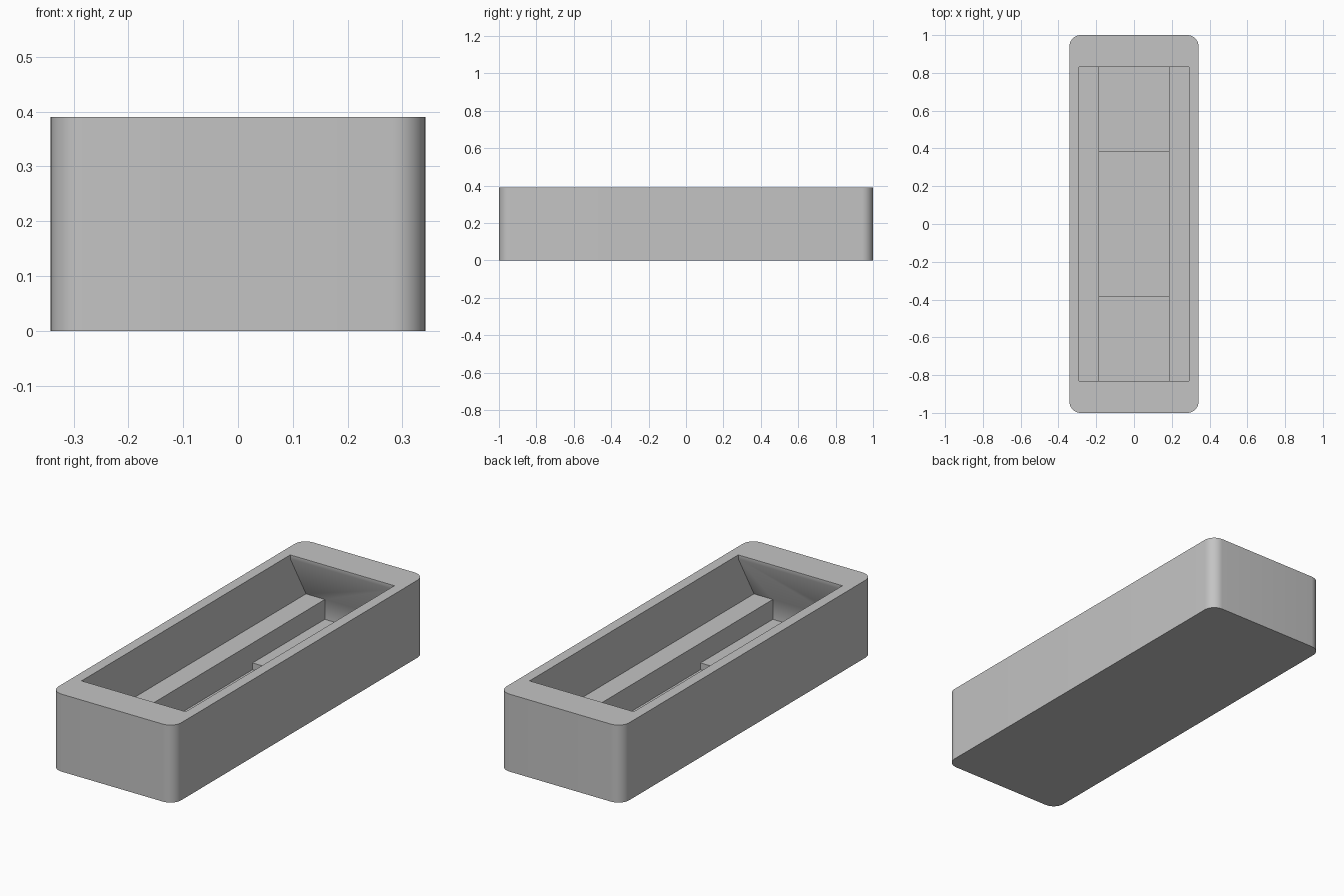
import bpy, bmesh

cube = bpy.data.objects.get("Cube")
if cube:
    bpy.data.objects.remove(cube, do_unlink=True)

HALF_W, HEIGHT, RADIUS = 0.342, 0.39, 0.06
OPEN_X, OPEN_Y = 0.29, 0.83        # top opening
TRENCH_X, END_Y = 0.185, 0.955     # trench width and undercut end
LEDGE_Z, FLOOR_Z, WELL_Z = 0.146, 0.046, 0.012
WELL_Y, LIP_Z = 0.38, 0.37

grey = bpy.data.materials.new("light grey")
grey.use_nodes = True
grey.diffuse_color = (0.55, 0.55, 0.55, 1)
grey.node_tree.nodes["Principled BSDF"].inputs["Base Color"].default_value = grey.diffuse_color


def add_object(name, bm):
    bmesh.ops.recalc_face_normals(bm, faces=bm.faces)
    mesh = bpy.data.meshes.new(name)
    bm.to_mesh(mesh)
    bm.free()
    mesh.materials.append(grey)
    obj = bpy.data.objects.new(name, mesh)
    bpy.context.collection.objects.link(obj)
    return obj


def side_profile(name, half, half_width):
    """Mirror a half profile (y, z) about y = 0 and extrude it across x."""
    outline = half + [(-y, z) for y, z in reversed(half)]
    bm = bmesh.new()
    face = bm.faces.new([bm.verts.new((-half_width, y, z)) for y, z in outline])
    extruded = bmesh.ops.extrude_face_region(bm, geom=[face])["geom"]
    verts = [v for v in extruded if isinstance(v, bmesh.types.BMVert)]
    bmesh.ops.translate(bm, verts=verts, vec=(2 * half_width, 0, 0))
    return add_object(name, bm)


# Outer block with rounded upright corners
bm = bmesh.new()
bmesh.ops.create_cube(bm, size=1)
for v in bm.verts:
    v.co = (v.co.x * 2 * HALF_W, v.co.y * 2, (v.co.z + 0.5) * HEIGHT)
uprights = [e for e in bm.edges if abs(e.verts[0].co.z - e.verts[1].co.z) > 0.1]
bmesh.ops.bevel(bm, geom=uprights, offset=RADIUS, segments=10, profile=0.5, affect='EDGES')
tray = add_object("tray_body", bm)

# Main cavity with undercut ends beneath a thin lip
cavity = side_profile("cavity_cutter", [
    (END_Y, LEDGE_Z), (OPEN_Y, LIP_Z), (OPEN_Y, HEIGHT + 0.1)], OPEN_X)

# Central trench with a deeper well in the middle
trench = side_profile("trench_cutter", [
    (WELL_Y, WELL_Z), (WELL_Y, FLOOR_Z), (END_Y, FLOOR_Z),
    (END_Y, LEDGE_Z), (0.9, 0.2)], TRENCH_X)

# Cut the hollows, then remove the cutters
bpy.ops.object.select_all(action='DESELECT')
bpy.context.view_layer.objects.active = tray
tray.select_set(True)
for cutter in (cavity, trench):
    cutter.hide_render = True
    cut = tray.modifiers.new(cutter.name, 'BOOLEAN')
    cut.operation = 'DIFFERENCE'
    cut.solver = 'EXACT'
    cut.object = cutter
    bpy.ops.object.modifier_apply(modifier=cut.name)
    bpy.data.objects.remove(cutter, do_unlink=True)

bpy.ops.object.shade_smooth_by_angle()
